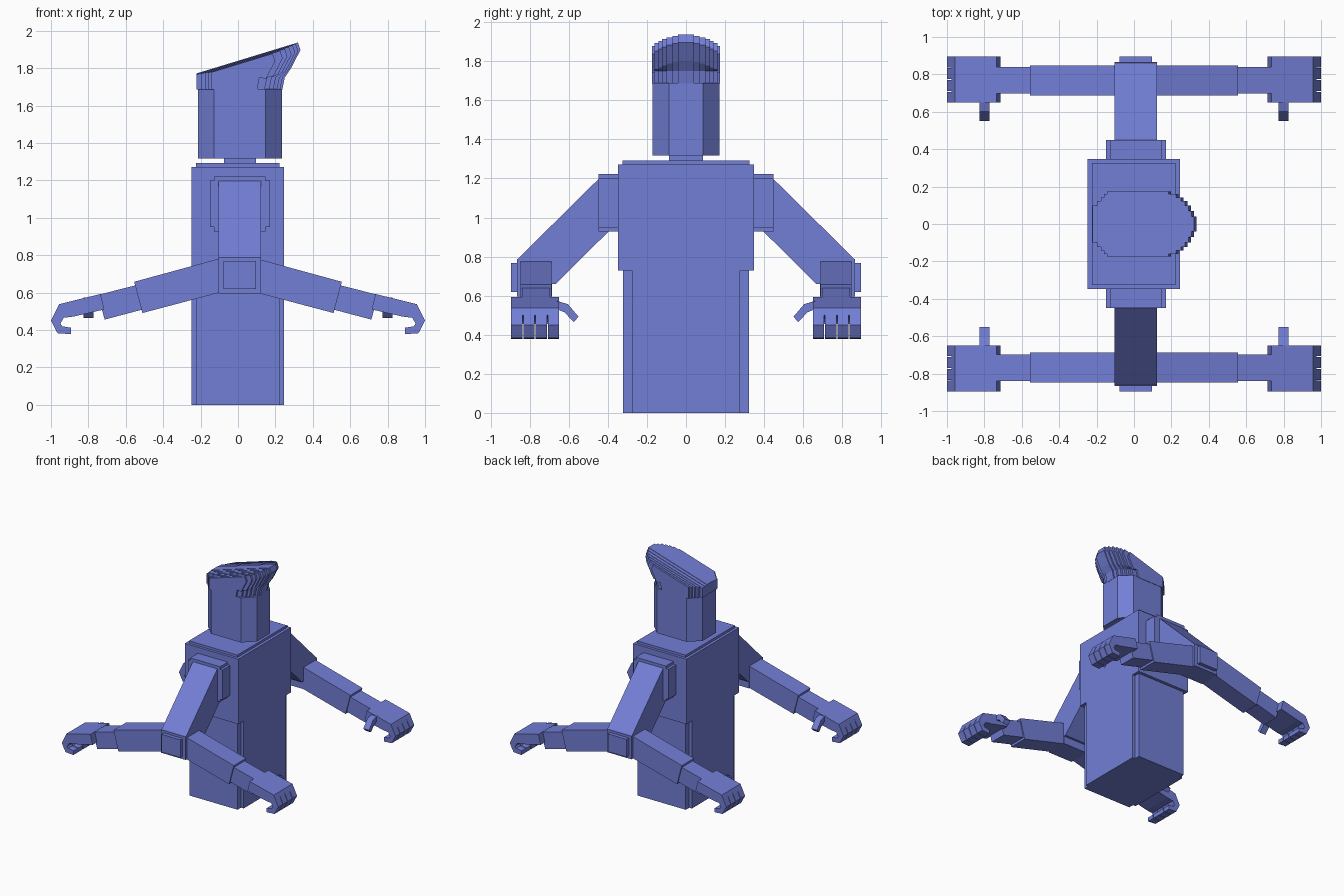
import bpy, bmesh

mat = bpy.data.materials.new("periwinkle blue")
mat.diffuse_color = (0.17, 0.21, 0.67, 1)


def prism(name, pts, axis, lo, hi, sx=1, sy=1):
    """Extrude a 2D outline along an axis; sx / sy mirror the part."""
    def place(a, b, c):
        p = {"x": (c, a, b), "y": (a, c, b), "z": (a, b, c)}[axis]
        return (p[0] * sx, p[1] * sy, p[2])
    bm = bmesh.new()
    n = len(pts)
    ends = [[bm.verts.new(place(a, b, c)) for a, b in pts] for c in (lo, hi)]
    bm.faces.new(ends[0])
    bm.faces.new(ends[1])
    for i in range(n):
        j = (i + 1) % n
        bm.faces.new((ends[0][i], ends[0][j], ends[1][j], ends[1][i]))
    bmesh.ops.recalc_face_normals(bm, faces=bm.faces[:])
    me = bpy.data.meshes.new(name)
    bm.to_mesh(me)
    bm.free()
    me.materials.append(mat)
    ob = bpy.data.objects.new(name, me)
    bpy.context.collection.objects.link(ob)
    return ob


def box(name, x0, x1, y0, y1, z0, z1, sx=1, sy=1):
    return prism(name, [(x0, y0), (x1, y0), (x1, y1), (x0, y1)], "z", z0, z1, sx, sy)


def notched(x0, x1, y0, y1, d, e):
    """Rectangle outline with a small square notch in each corner."""
    return [(x0 + d, y0), (x1 - d, y0), (x1 - d, y0 + e), (x1, y0 + e),
            (x1, y1 - e), (x1 - d, y1 - e), (x1 - d, y1), (x0 + d, y1),
            (x0 + d, y1 - e), (x0, y1 - e), (x0, y0 + e), (x0 + d, y0 + e)]


# Torso
prism("lower_body", notched(-0.248, 0.246, -0.322, 0.322, 0.025, 0.045), "z", 0, 0.73)
box("chest", -0.248, 0.246, -0.347, 0.347, 0.73, 1.272)
box("collar", -0.225, 0.222, -0.325, 0.325, 1.272, 1.292)

# Neck and octagonal head
box("neck", -0.075, 0.097, -0.087, 0.087, 1.292, 1.32)
prism("head", [(-0.127, -0.172), (0.147, -0.172), (0.235, -0.087), (0.235, 0.087),
               (0.147, 0.172), (-0.127, 0.172), (-0.215, 0.087), (-0.215, -0.087)],
      "z", 1.318, 1.69)

# Hair: slices that step back and down away from the middle
edges = [0, 0.04, 0.07, 0.1, 0.122, 0.142, 0.16, 0.175]
tips = [0.32, 0.308, 0.292, 0.272, 0.25, 0.225, 0.185]
for i, xr in enumerate(tips):
    y0, y1 = edges[i], edges[i + 1]
    xl = -0.222 + max(0, (y0 + y1) / 2 - 0.085) * 0.95
    top = lambda x: 1.772 + (x + 0.222) * 0.305 - 0.003 * i
    tz = top(xr)
    outline = [(xl, 1.685), (xl, top(xl)), (xr, tz), (xr + 0.014, tz - 0.04),
               (xr - 0.035, tz - 0.135), (xr - 0.07, 1.75), (xr - 0.083, 1.685)]
    if i == 0:
        prism("hair_middle", outline, "y", -y1, y1)
    else:
        for sy in (-1, 1):
            prism("hair_slice", outline, "y", y0, y1, 1, sy)

# Side outlines of the limb parts (x-z unless noted)
forearm = [(0.1, 0.782), (0.555, 0.658), (0.511, 0.491), (0.1, 0.6)]
wrist = [(0.52, 0.646), (0.749, 0.588), (0.713, 0.456), (0.49, 0.515)]
palm = [(0.735, 0.593), (0.957, 0.538), (0.975, 0.5), (0.935, 0.465),
        (0.88, 0.472), (0.715, 0.51)]
finger = [(0.957, 0.538), (1.0, 0.45), (0.965, 0.383), (0.892, 0.378),
          (0.892, 0.412), (0.94, 0.42), (0.95, 0.435), (0.93, 0.468)]
thumb = [(0.66, 0.573), (0.605, 0.557), (0.55, 0.492), (0.575, 0.465),
         (0.622, 0.515), (0.66, 0.53)]  # y-z
upper_arm = [(0.445, 1.2), (0.862, 0.788), (0.862, 0.66), (0.667, 0.66),
             (0.395, 0.93), (0.395, 1.2)]  # y-z

for sy in (-1, 1):
    # Shoulder, upper arm and elbow
    prism("shoulder", notched(-0.15, 0.17, 0.928, 1.222, 0.022, 0.022), "y", 0.34, 0.448, 1, sy)
    prism("upper_arm", upper_arm, "x", -0.103, 0.123, 1, sy)
    box("elbow", -0.103, 0.123, 0.685, 0.865, 0.596, 0.788, 1, sy)
    box("elbow_cap", -0.078, 0.095, 0.86, 0.896, 0.62, 0.768, 1, sy)
    # Two forearms branch from each elbow
    for sx in (-1, 1):
        prism("forearm", forearm, "y", 0.688, 0.848, sx, sy)
        prism("wrist", wrist, "y", 0.697, 0.839, sx, sy)
        prism("palm", palm, "y", 0.649, 0.896, sx, sy)
        prism("thumb", thumb, "x", 0.772, 0.825, sx, sy)
        for k in range(4):
            y = 0.649 + k * 0.063
            prism("finger", finger, "y", y, y + 0.058, sx, sy)
